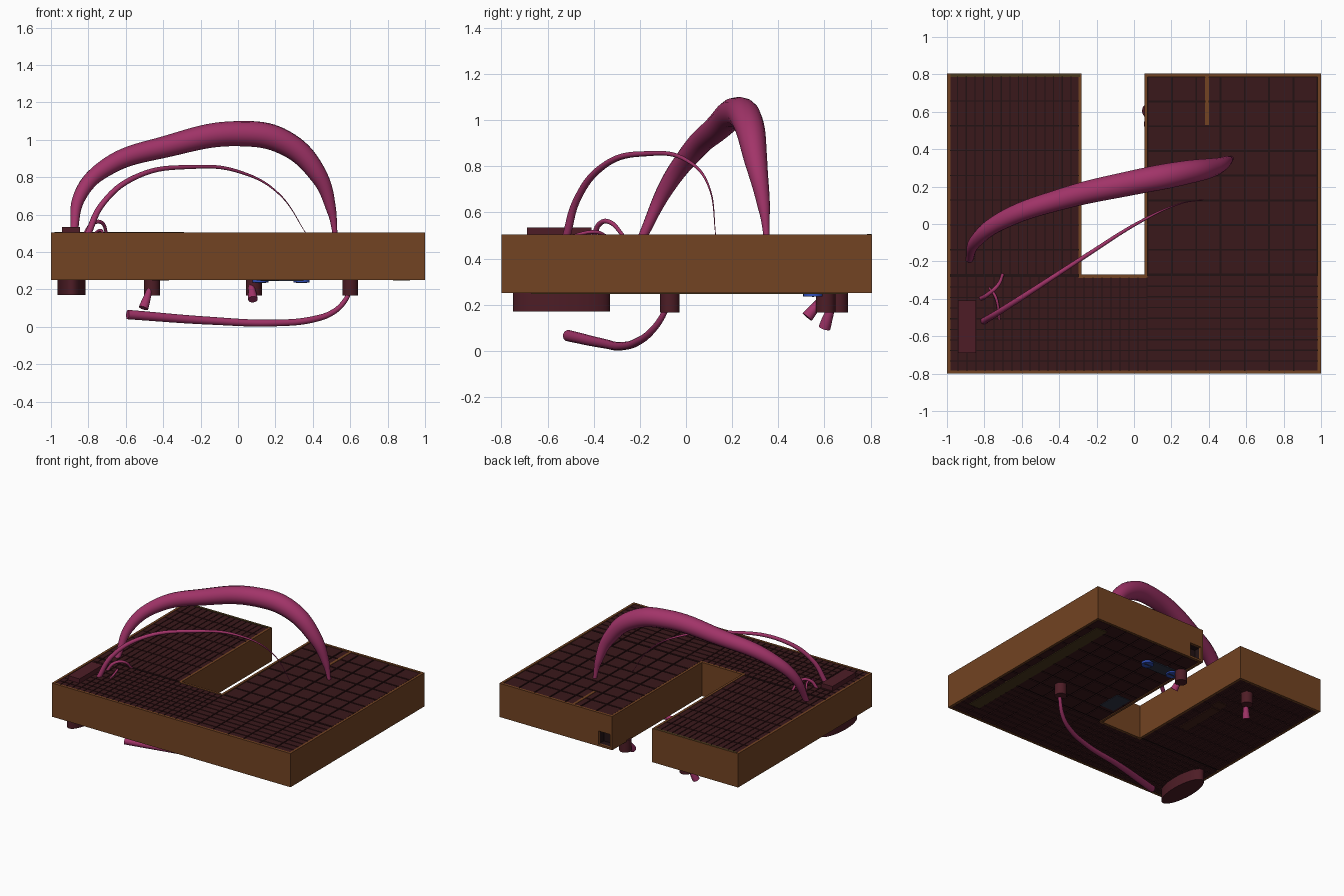
import bpy, bmesh, math
from mathutils import Matrix, Vector

if "Cube" in bpy.data.objects:
    bpy.data.objects.remove(bpy.data.objects["Cube"])


def mat(name, r, g, b):
    m = bpy.data.materials.new(name)
    m.diffuse_color = (r, g, b, 1)
    m.use_nodes = True
    m.node_tree.nodes["Principled BSDF"].inputs["Base Color"].default_value = m.diffuse_color
    return m


BROWN = mat("brown", .17, .056, .016)
TILE = mat("dark_red_tile", .042, .009, .011)
CORE = mat("dark_core", .016, .006, .007)
SOCKET = mat("maroon", .075, .012, .019)
PINK = mat("pink", .36, .034, .14)
BLUE = mat("blue", .03, .08, .5)
SLATE = mat("slate", .03, .035, .06)
OLIVE = mat("olive", .07, .04, .012)
RUST = mat("rust", .06, .016, .01)


def finish(bm, name, material):
    bmesh.ops.recalc_face_normals(bm, faces=bm.faces)
    me = bpy.data.meshes.new(name)
    bm.to_mesh(me)
    bm.free()
    ob = bpy.data.objects.new(name, me)
    bpy.context.collection.objects.link(ob)
    if material:
        me.materials.append(material)
    return ob


def add_box(bm, x0, x1, y0, y1, z0, z1):
    m = Matrix.Translation(((x0 + x1) / 2, (y0 + y1) / 2, (z0 + z1) / 2))
    m = m @ Matrix.Diagonal((x1 - x0, y1 - y0, z1 - z0, 1))
    bmesh.ops.create_cube(bm, size=1, matrix=m)


def box(name, material, *b):
    bm = bmesh.new()
    add_box(bm, *b)
    return finish(bm, name, material)


def cylinder(name, material, x, y, z0, z1, rx, ry=None, sides=24):
    bm = bmesh.new()
    m = Matrix.Translation((x, y, (z0 + z1) / 2)) @ Matrix.Diagonal((rx, ry or rx, z1 - z0, 1))
    bmesh.ops.create_cone(bm, cap_ends=True, segments=sides, radius1=1, radius2=1, depth=1, matrix=m)
    return smooth(finish(bm, name, material))


def smooth(ob):
    bpy.ops.object.select_all(action='DESELECT')
    ob.select_set(True)
    bpy.context.view_layer.objects.active = ob
    bpy.ops.object.shade_smooth_by_angle(angle=math.radians(40))
    return ob


def tube(name, points):
    """points are (x, y, z, radius)"""
    cu = bpy.data.curves.new(name, 'CURVE')
    cu.dimensions = '3D'
    cu.bevel_depth, cu.bevel_resolution, cu.use_fill_caps = 1, 5, True
    cu.resolution_u = 10
    sp = cu.splines.new('BEZIER')
    sp.bezier_points.add(len(points) - 1)
    sp.radius_interpolation = 'CARDINAL'
    for p, (x, y, z, r) in zip(sp.bezier_points, points):
        p.co, p.radius = (x, y, z), r
        p.handle_left_type = p.handle_right_type = 'AUTO'
    ob = bpy.data.objects.new(name, cu)
    bpy.context.collection.objects.link(ob)
    cu.materials.append(PINK)
    bpy.ops.object.select_all(action='DESELECT')
    ob.select_set(True)
    bpy.context.view_layer.objects.active = ob
    bpy.ops.object.convert(target='MESH')
    return smooth(bpy.context.object)


# U-shaped outer frame
OUT = [(-1, -.8, 1, 1), (1, -.8, -1, 1), (1, .805, -1, -1), (.055, .805, 1, -1),
       (.055, -.27, 1, -1), (-.28, -.27, -1, -1), (-.28, .805, -1, -1), (-1, .805, 1, -1)]
T = .018
bm = bmesh.new()
rings = []
for k, z in ((0, .25), (0, .505), (T, .505), (T, .25)):
    rings.append([bm.verts.new((x + sx * k, y + sy * k, z)) for x, y, sx, sy in OUT])
for a in range(4):
    p, q = rings[a], rings[(a + 1) % 4]
    for i in range(8):
        j = (i + 1) % 8
        bm.faces.new((p[i], p[j], q[j], q[i]))
frame = finish(bm, "frame", BROWN)

# solid core inside the frame
bm = bmesh.new()
lo, hi = [[bm.verts.new((x + sx * T, y + sy * T, z)) for x, y, sx, sy in OUT] for z in (.258, .496)]
bm.faces.new(lo)
bm.faces.new(hi)
for i in range(8):
    j = (i + 1) % 8
    bm.faces.new((lo[i], lo[j], hi[j], hi[i]))
core = finish(bm, "core", CORE)

# small pocket in the back wall
cutter = box("pocket_cutter", None, .075, .17, .74, .85, .265, .365)
cutter.hide_render = True
cutter.hide_viewport = True
for ob in (frame, core):
    mod = ob.modifiers.new("pocket", 'BOOLEAN')
    mod.operation, mod.object, mod.solver = 'DIFFERENCE', cutter, 'EXACT'

# tiles on top and bottom: x0, x1, y0, y1, columns, rows, gap
REGIONS = {
    "left": (-.99, -.29, -.27, .79, 15, 8, .006),
    "right": (.073, .982, -.27, .787, 7, 8, .01),
    "front_left": (-.99, .07, -.79, -.28, 22, 9, .006),
    "front_right": (.07, .985, -.79, -.275, 7, 9, .007),
}
for side, z0, z1 in (("top", .49, .502), ("bottom", .252, .262)):
    for name, (x0, x1, y0, y1, nx, ny, g) in REGIONS.items():
        bm = bmesh.new()
        dx, dy = (x1 - x0) / nx, (y1 - y0) / ny
        for i in range(nx):
            for j in range(ny):
                add_box(bm, x0 + i * dx + g / 2, x0 + (i + 1) * dx - g / 2,
                        y0 + j * dy + g / 2, y0 + (j + 1) * dy - g / 2, z0, z1)
        finish(bm, f"{side}_tiles_{name}", TILE)

# strips and panels lying on the surfaces
box("top_bar", BROWN, .38, .4, .53, .79, .48, .505)
box("top_back_strip", OLIVE, -.98, -.29, .785, .803, .48, .506)
box("bottom_long_strip", OLIVE, .83, .92, -.67, .7, .247, .26)
box("bottom_rust_strip", RUST, -.46, -.39, .02, .37, .247, .26)
box("bottom_rust_patch", RUST, -.45, -.37, .39, .46, .247, .26)
box("bottom_dark_patch", SLATE, .1, .22, -.1, .08, .248, .26)
box("screw_plate", SLATE, .12, .35, .5, .6, .246, .26)
for i, x in enumerate((.12, .34)):
    cylinder(f"screw_{i}", BLUE, x, .55, .236, .255, .042)
    box(f"screw_slot_{i}", SLATE, x - .03, x + .03, .545, .555, .234, .24)

# sockets
box("top_block", SOCKET, -.94, -.845, -.69, -.41, .49, .535)
cylinder("oval_socket", SOCKET, -.89, -.54, .17, .26, .075, .21, 32)
for n, x, y in (("right", .6, -.07), ("middle", .085, .605), ("left", -.46, .66)):
    cylinder(f"socket_{n}", SOCKET, x, y, .167, .26, .042)

# cables above
tube("large_cable", [(-.88, -.19, .49, .02), (-.845, -.09, .7, .035), (-.7, .02, .855, .048),
                     (-.38, .135, .965, .058), (0, .222, 1.033, .067), (.25, .27, .985, .066),
                     (.43, .305, .81, .048), (.5, .338, .62, .026), (.52, .35, .49, .013)])
tube("thin_cable", [(-.805, -.52, .49, .018), (-.73, -.475, .65, .016), (-.55, -.36, .8, .014),
                    (-.25, -.165, .855, .011), (.02, .005, .825, .008), (.22, .1, .71, .004),
                    (.37, .13, .49, .0015)])
tube("small_arch_cable", [(-.82, -.4, .49, .012), (-.78, -.375, .55, .011),
                          (-.73, -.33, .558, .01), (-.7, -.265, .49, .008)])
tube("low_cable", [(-.775, -.34, .495, .006), (-.74, -.39, .515, .008), (-.72, -.51, .495, .006)])

# cables below
tube("long_lower_cable", [(.6, -.08, .2, .012), (.575, -.105, .145, .013), (.51, -.155, .08, .015),
                          (.4, -.21, .04, .017), (.2, -.275, .021, .018), (-.15, -.36, .033, .021),
                          (-.59, -.51, .066, .025)])
tube("left_stub_cable", [(-.465, .645, .22, .014), (-.485, .62, .16, .02), (-.505, .6, .1, .026)])
tube("middle_stub_cable", [(.07, .59, .23, .014), (.075, .56, .19, .02), (.08, .525, .147, .026)])
